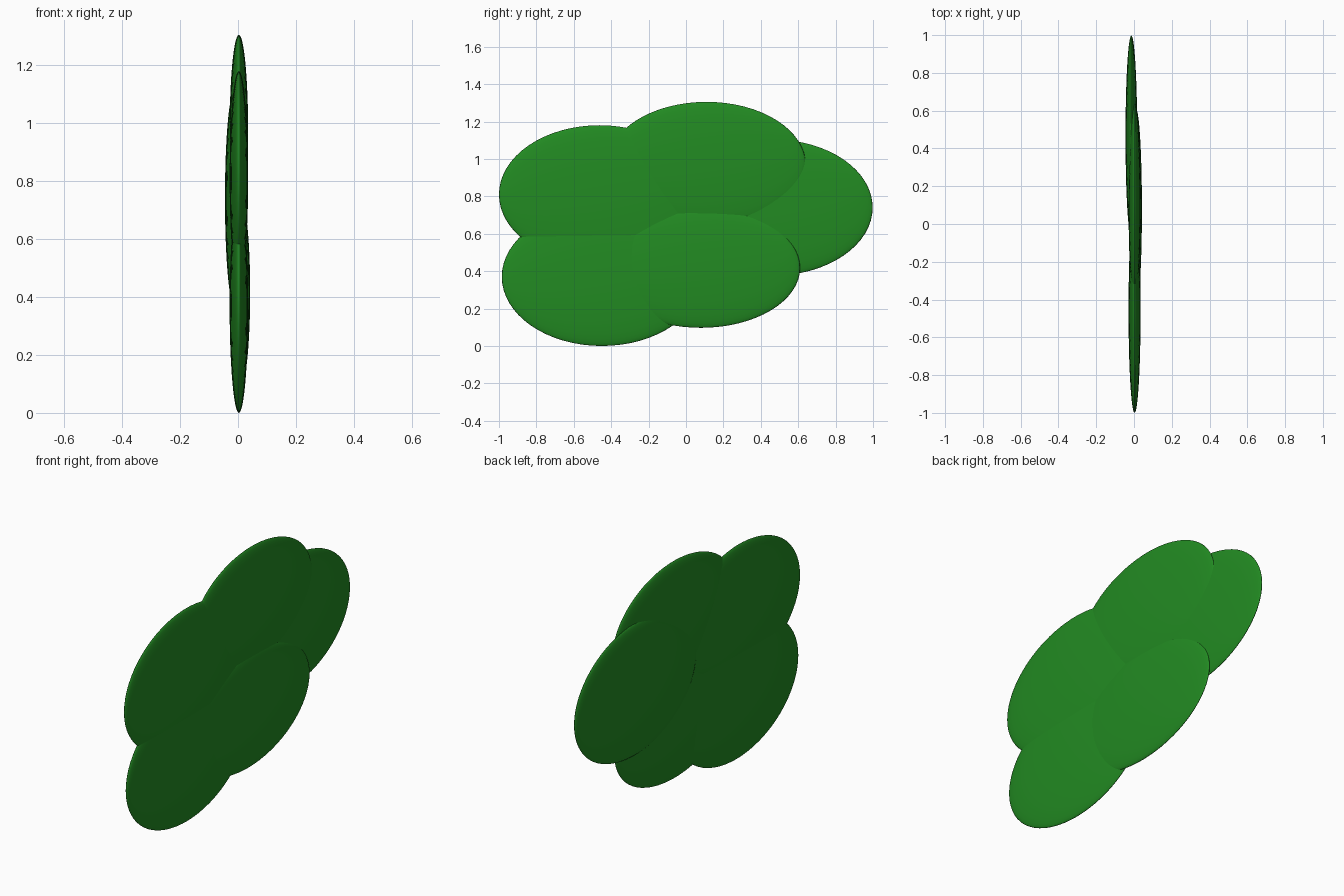
import bpy

if "Cube" in bpy.data.objects:
    bpy.data.objects.remove(bpy.data.objects["Cube"])

green = bpy.data.materials.new("foliage_green")
green.diffuse_color = (0.016, 0.258, 0.016, 1.0)
green.use_nodes = True
green.node_tree.nodes["Principled BSDF"].inputs["Base Color"].default_value = green.diffuse_color


def lobe(name, center, radii):
    """Smooth flattened ellipsoid."""
    bpy.ops.mesh.primitive_uv_sphere_add(segments=64, ring_count=32, radius=1, location=center)
    ob = bpy.context.object
    ob.name = name
    ob.scale = radii
    bpy.ops.object.transform_apply(location=False, rotation=False, scale=True)
    bpy.ops.object.shade_smooth()
    ob.data.materials.append(green)


# Overlapping foliage lobes of a flat bush
lobe("upper_front_lobe", (0.003, -0.462, 0.81), (0.032, 0.538, 0.37))
lobe("lower_front_lobe", (0.003, -0.450, 0.37), (0.032, 0.535, 0.37))
lobe("top_lobe", (0.003, 0.110, 0.97), (0.032, 0.53, 0.335))
lobe("lower_middle_lobe", (0.010, 0.080, 0.417), (0.032, 0.53, 0.32))
lobe("back_lobe", (-0.014, 0.465, 0.74), (0.031, 0.533, 0.364))
